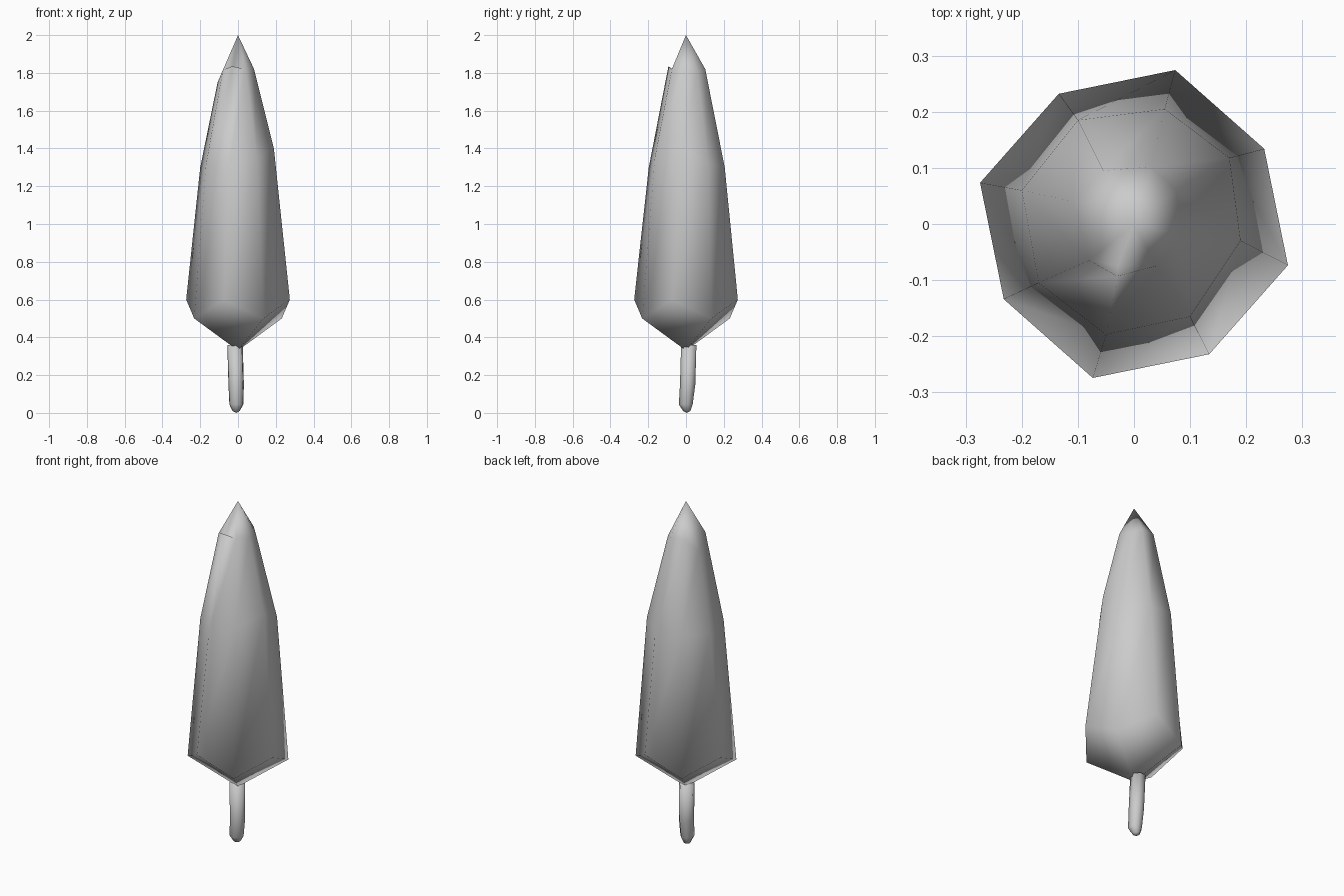
import bpy, bmesh, math

if "Cube" in bpy.data.objects:
    bpy.data.objects.remove(bpy.data.objects["Cube"])


def make_object(name, bm):
    bmesh.ops.recalc_face_normals(bm, faces=bm.faces)
    for f in bm.faces:
        f.smooth = True
    mesh = bpy.data.meshes.new(name)
    bm.to_mesh(mesh)
    bm.free()
    obj = bpy.data.objects.new(name, mesh)
    bpy.context.collection.objects.link(obj)
    return obj


def bridge(bm, a, b):
    n = len(a)
    for i in range(n):
        j = (i + 1) % n
        bm.faces.new((a[i], a[j], b[j], b[i]))


def fan(bm, ring, tip):
    for i in range(len(ring)):
        bm.faces.new((ring[i], ring[(i + 1) % len(ring)], tip))


# Crown: three eight-sided rings, lower rim zigzags in height
bm = bmesh.new()
rim = []
for i in range(8):
    a = math.radians(30 + 45 * i)
    r, z = ((0.268, 0.5), (0.284, 0.6))[i % 2]
    rim.append(bm.verts.new((r * math.cos(a), r * math.sin(a), z)))
middle = [bm.verts.new(p) for p in (
    (0.17, 0.118, 1.32), (0.055, 0.205, 1.3), (-0.10, 0.185, 1.31), (-0.2, 0.06, 1.3),
    (-0.17, -0.105, 1.31), (-0.05, -0.197, 1.3), (0.10, -0.165, 1.35), (0.19, -0.03, 1.4))]
shoulder = [bm.verts.new(p) for p in (
    (0.075, 0.06, 1.8), (0.03, 0.102, 1.82), (-0.055, 0.095, 1.82), (-0.108, 0.04, 1.75),
    (-0.08, -0.065, 1.815), (-0.03, -0.093, 1.835), (0.04, -0.075, 1.82), (0.085, -0.02, 1.82))]
fan(bm, rim, bm.verts.new((0, 0, 0.33)))
bridge(bm, rim, middle)
bridge(bm, middle, shoulder)
# small ledge at the front, under the tip
inner = bm.verts.new((-0.028, -0.074, 1.82))
bm.faces.new((shoulder[4], shoulder[5], inner))
bm.faces.new((shoulder[5], shoulder[6], inner))
fan(bm, shoulder[:5] + [inner] + shoulder[6:], bm.verts.new((0, 0, 2.0)))
make_object("tree_crown", bm)

# Trunk: slightly bent stem with a rounded foot
bm = bmesh.new()
previous = None
for x, y, z, r in ((-0.01, 0.005, 0.01, 0.02), (-0.008, 0, 0.045, 0.038),
                   (-0.009, 0.01, 0.15, 0.042), (-0.015, 0.016, 0.36, 0.042)):
    ring = []
    for i in range(7):
        a = 2 * math.pi * i / 7 + 0.3
        ring.append(bm.verts.new((x + r * math.cos(a), y + r * math.sin(a), z)))
    if previous:
        bridge(bm, previous, ring)
    else:
        fan(bm, ring, bm.verts.new((x, y, 0)))
    previous = ring
bm.faces.new(previous)
make_object("tree_trunk", bm)
